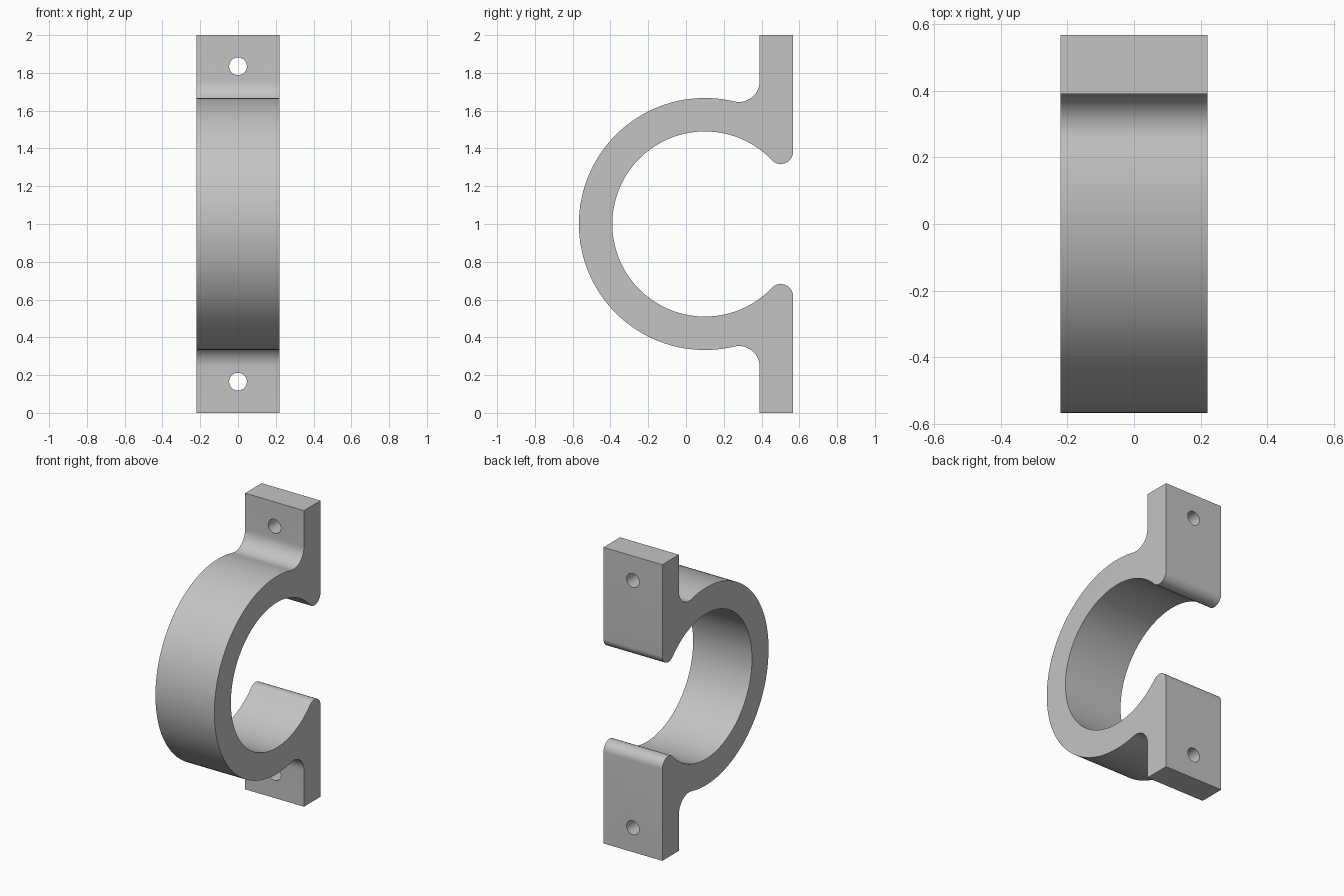
import bpy, bmesh
from math import sin, cos, atan2, sqrt, pi, radians
from mathutils import Matrix

cube = bpy.data.objects.get("Cube")
if cube:
    bpy.data.objects.remove(cube, do_unlink=True)

HALF_WIDTH = 0.22
RING_Y, RING_Z = 0.10, 1.0
OUTER, INNER = 0.667, 0.49
FLANGE_FRONT, FLANGE_BACK = 0.39, 0.567
FILLET, TIP = 0.11, 0.065
HOLE_RADIUS, HOLE_OFFSET = 0.047, 0.835


def arc(cy, cz, r, start, end, n):
    """Points on an arc, as (y, height above the ring centre)."""
    angles = [start + (end - start) * i / n for i in range(n + 1)]
    return [(cy + r * cos(a), cz + r * sin(a)) for a in angles]


def make_object(name, bm):
    bmesh.ops.recalc_face_normals(bm, faces=bm.faces)
    mesh = bpy.data.meshes.new(name)
    bm.to_mesh(mesh)
    bm.free()
    obj = bpy.data.objects.new(name, mesh)
    bpy.context.collection.objects.link(obj)
    return obj


# Grey material
grey = bpy.data.materials.new("light_grey")
grey.use_nodes = True
grey.diffuse_color = (0.55, 0.55, 0.55, 1)
grey.node_tree.nodes["Principled BSDF"].inputs["Base Color"].default_value = grey.diffuse_color

# Upper half of the outline: ring, fillet, flange, rounded tip, bore
fy = FLANGE_FRONT - FILLET
fz = sqrt((OUTER + FILLET) ** 2 - (fy - RING_Y) ** 2)
fa = atan2(fz, fy - RING_Y)
ty = FLANGE_BACK - TIP
tz = sqrt((INNER + TIP) ** 2 - (ty - RING_Y) ** 2)
ta = atan2(tz, ty - RING_Y)
upper = arc(RING_Y, 0, OUTER, pi, fa, 48)
upper += arc(fy, fz, FILLET, fa + pi, 2 * pi, 14)[1:]
upper += [(FLANGE_FRONT, 1), (FLANGE_BACK, 1)]
upper += arc(ty, tz, TIP, 0, ta - pi, 16)
upper += arc(RING_Y, 0, INNER, ta, pi, 56)[1:]

# Mirror it below the centre, then extrude across the width
outline = upper + [(y, -z) for y, z in reversed(upper[1:-1])]
# The mirrored half shares the two points on the centre line
bm = bmesh.new()
verts = [bm.verts.new((-HALF_WIDTH, y, RING_Z + z)) for y, z in outline]
side = bm.faces.new(verts)
ext = bmesh.ops.extrude_face_region(bm, geom=[side], use_keep_orig=True)
moved = [g for g in ext["geom"] if isinstance(g, bmesh.types.BMVert)]
bmesh.ops.translate(bm, verts=moved, vec=(2 * HALF_WIDTH, 0, 0))
clamp = make_object("pipe_clamp", bm)
clamp.data.materials.append(grey)

# Screw holes through both flanges
bm = bmesh.new()
for sign in (-1, 1):
    place = Matrix.Translation((0, ty, RING_Z + sign * HOLE_OFFSET)) @ Matrix.Rotation(radians(90), 4, "X")
    bmesh.ops.create_cone(bm, cap_ends=True, segments=32, radius1=HOLE_RADIUS,
                          radius2=HOLE_RADIUS, depth=0.5, matrix=place)
cutter = make_object("hole_cutter", bm)
cutter.data.materials.append(grey)
cutter.hide_render = True
cut = clamp.modifiers.new("screw_holes", "BOOLEAN")
cut.operation = "DIFFERENCE"
cut.solver = "EXACT"
cut.object = cutter

# Apply the holes and smooth the curved walls
bpy.ops.object.select_all(action="DESELECT")
clamp.select_set(True)
bpy.context.view_layer.objects.active = clamp
bpy.ops.object.modifier_apply(modifier=cut.name)
bpy.data.objects.remove(cutter, do_unlink=True)
bpy.ops.object.shade_smooth_by_angle(angle=radians(30))
